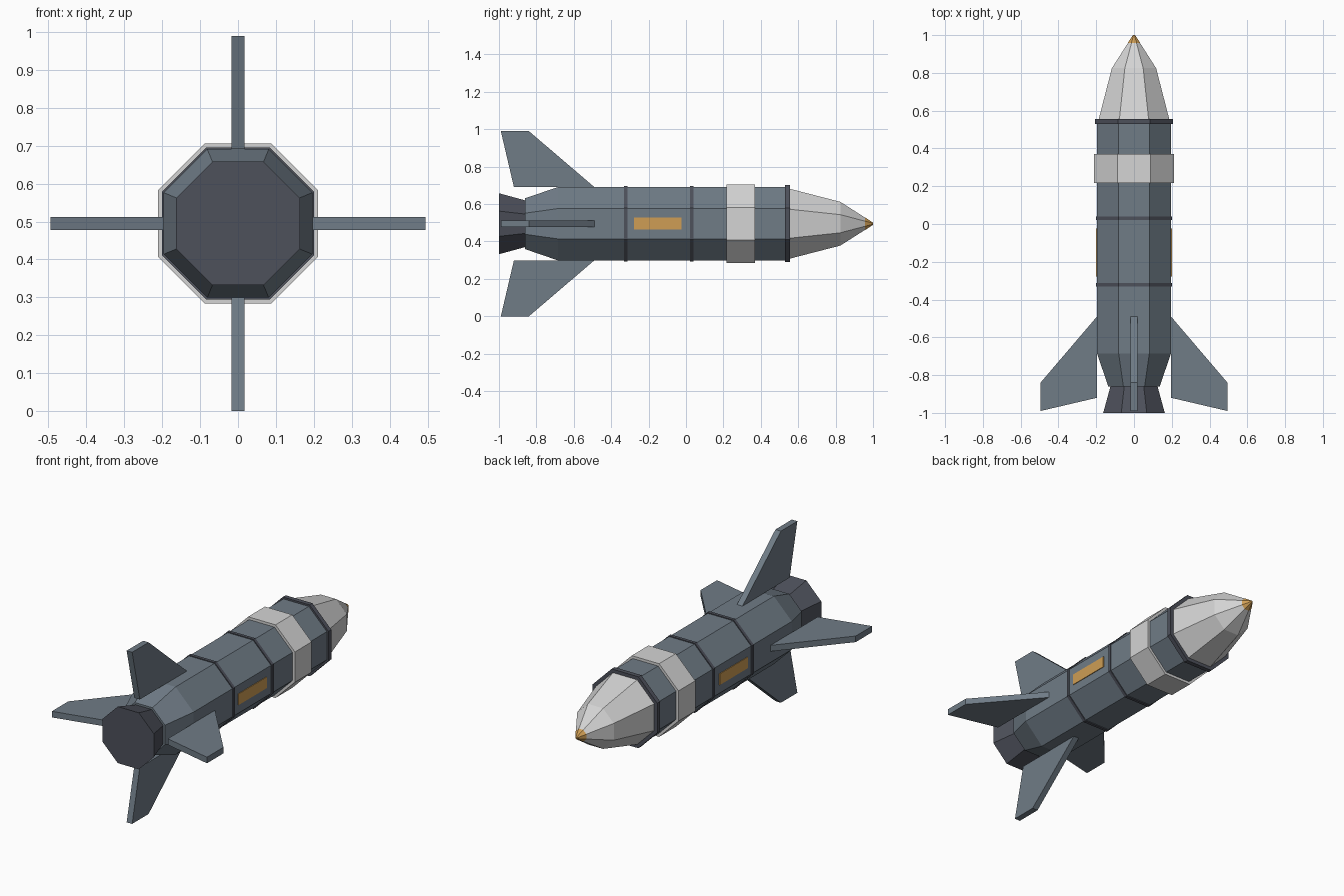
import bpy, bmesh, math
from mathutils import Matrix, Vector

if "Cube" in bpy.data.objects:
    bpy.data.objects.remove(bpy.data.objects["Cube"])

AXIS_Z = 0.495
SIDES = 8


def material(name, rgb):
    m = bpy.data.materials.new(name)
    m.use_nodes = True
    color = (*rgb, 1)
    m.diffuse_color = color
    m.node_tree.nodes["Principled BSDF"].inputs["Base Color"].default_value = color
    return m


hull = material("slate grey", (0.16, 0.20, 0.24))
dark = material("dark grey", (0.075, 0.082, 0.105))
pale = material("pale grey", (0.66, 0.66, 0.66))
orange = material("orange", (0.62, 0.34, 0.09))


def finish(name, bm, mat):
    bmesh.ops.recalc_face_normals(bm, faces=bm.faces)
    mesh = bpy.data.meshes.new(name)
    bm.to_mesh(mesh)
    bm.free()
    mesh.materials.append(mat)
    obj = bpy.data.objects.new(name, mesh)
    obj.location.z = AXIS_Z
    bpy.context.collection.objects.link(obj)
    return obj


def loft(name, stations, mat):
    """Closed octagonal solid along y; stations are (y, flat-to-axis radius)."""
    bm = bmesh.new()
    rings = []
    for y, flat in stations:
        r = flat / math.cos(math.pi / SIDES)
        angles = [(i + 0.5) * math.tau / SIDES for i in range(SIDES)]
        rings.append([bm.verts.new((r * math.cos(a), y, r * math.sin(a))) for a in angles])
    for a, b in zip(rings, rings[1:]):
        for i in range(SIDES):
            j = (i + 1) % SIDES
            bm.faces.new((a[i], a[j], b[j], b[i]))
    bm.faces.new(rings[0])
    bm.faces.new(rings[-1])
    return finish(name, bm, mat)


# Hull with tapered tail, and the flared nozzle behind it
loft("hull", [(-0.86, 0.136), (-0.685, 0.196), (0.54, 0.196)], hull)
loft("nozzle", [(-1.0, 0.163), (-0.85, 0.122)], dark)

# Nose cone and its tip
loft("nose_cone", [(0.55, 0.188), (0.825, 0.117), (0.957, 0.033)], pale)
loft("nose_tip", [(0.957, 0.034), (1.0, 0.006)], orange)

# Bands around the hull
loft("pale_band", [(0.217, 0.211), (0.37, 0.211)], pale)
loft("nose_collar", [(0.53, 0.206), (0.556, 0.206)], dark)
for name, y in (("front_seam", 0.03), ("rear_seam", -0.322)):
    loft(name, [(y - 0.009, 0.201), (y + 0.009, 0.201)], dark)

# Four swept fins, each an extruded profile of (y, distance from axis)
profile = [(-0.49, 0.196), (-0.84, 0.495), (-0.99, 0.495), (-0.92, 0.196)]
for k, side in enumerate(("top", "left", "bottom", "right")):
    bm = bmesh.new()
    face = bm.faces.new([bm.verts.new((-0.0175, y, r)) for y, r in profile])
    grown = bmesh.ops.extrude_face_region(bm, geom=[face])["geom"]
    moved = [v for v in grown if isinstance(v, bmesh.types.BMVert)]
    bmesh.ops.translate(bm, verts=moved, vec=Vector((0.035, 0, 0)))
    bm.transform(Matrix.Rotation(k * math.pi / 2, 4, "Y"))
    finish(side + "_fin", bm, hull)

# Orange side plates
for name, sx in (("left_plate", 1), ("right_plate", -1)):
    bm = bmesh.new()
    bmesh.ops.create_cube(bm, size=1)
    bm.transform(Matrix.Translation((sx * 0.196, -0.151, 0)) @ Matrix.Diagonal((0.008, 0.256, 0.064, 1)))
    finish(name, bm, orange)
